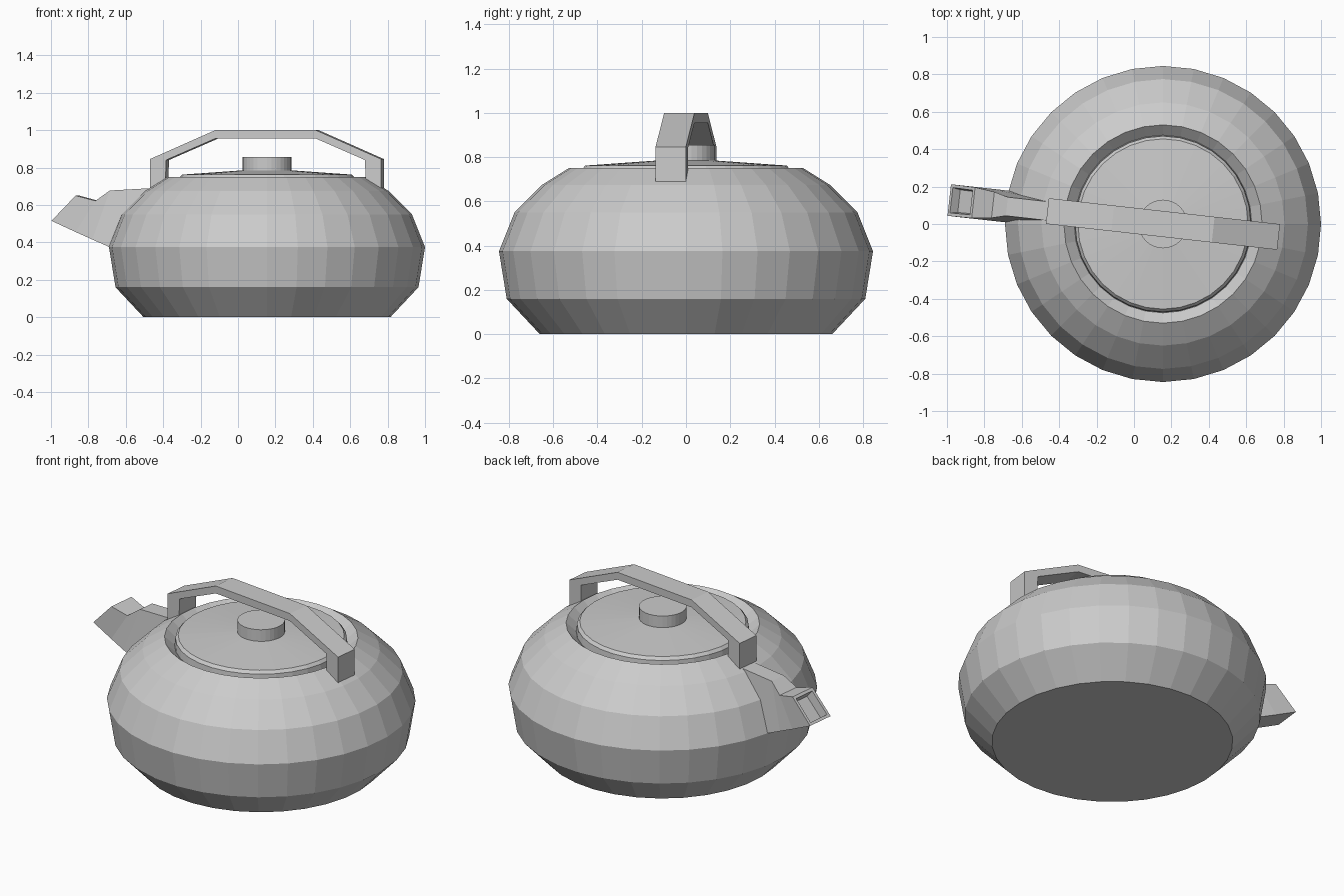
import bpy, bmesh
from math import sin, cos, tau, radians
from mathutils import Vector

if "Cube" in bpy.data.objects:
    bpy.data.objects.remove(bpy.data.objects["Cube"])

CX = 0.155               # axis of the pot
TURN = radians(-6.4)     # handle and spout are turned slightly


def finish(name, bm, turn=0.0):
    bmesh.ops.recalc_face_normals(bm, faces=bm.faces[:])
    mesh = bpy.data.meshes.new(name)
    bm.to_mesh(mesh)
    bm.free()
    obj = bpy.data.objects.new(name, mesh)
    obj.location.x = CX
    obj.rotation_euler.z = turn
    bpy.context.collection.objects.link(obj)
    return obj


def loft(bm, rings, closed_path=False):
    """Skin a list of equal-length point rings, capping both ends."""
    rings = [[bm.verts.new(p) for p in ring] for ring in rings]
    n = len(rings[0])
    for a, b in zip(rings, rings[1:]):
        for i in range(n):
            j = (i + 1) % n
            bm.faces.new((a[i], a[j], b[j], b[i]))
    return bm.faces.new(rings[0]), bm.faces.new(rings[-1])


def lathe(name, profile, sides=32):
    bm = bmesh.new()
    loft(bm, [[(r * cos(tau * i / sides), r * sin(tau * i / sides), z)
               for i in range(sides)] for r, z in profile])
    return finish(name, bm)


# Faceted pot with a sloping recess around the lid
lathe("body", [(0.66, 0), (0.81, 0.16), (0.845, 0.375), (0.775, 0.55),
               (0.65, 0.675), (0.53, 0.75), (0.475, 0.70)])

# Shallow lid and its round knob
lathe("lid", [(0.475, 0.69), (0.47, 0.745), (0.455, 0.762), (0.13, 0.785)])
lathe("lid_knob", [(0.13, 0.77), (0.13, 0.855)])

# Arched handle: half outline as (outer, inner) pairs, mirrored
half = [((0.622, 0.685), (0.54, 0.685)), ((0.622, 0.845), (0.535, 0.84)),
        ((0.27, 1.0), (0.27, 0.955))]
arch = half + [tuple((-x, z) for x, z in pair) for pair in reversed(half)]
W = 0.069
bm = bmesh.new()
loft(bm, [[(o[0], -W, o[1]), (o[0], W, o[1]), (i[0], W, i[1]), (i[0], -W, i[1])]
          for o, i in arch])
finish("handle", bm, TURN)

# Spout: tapered sections of bottom (x, z), top (x, z), bottom and top half widths
sections = [((-1.15, 0.515), (-1.02, 0.65), 0.085, 0.083),
            ((-1.02, 0.455), (-0.915, 0.622), 0.085, 0.07),
            ((-0.93, 0.415), (-0.84, 0.677), 0.085, 0.05),
            ((-0.76, 0.34), (-0.61, 0.69), 0.085, 0.05)]
bm = bmesh.new()
mouth, _ = loft(bm, [[(b[0], -wb, b[1]), (b[0], wb, b[1]),
                      (t[0], wt, t[1]), (t[0], -wt, t[1])]
                     for b, t, wb, wt in sections])
bmesh.ops.recalc_face_normals(bm, faces=bm.faces[:])
# Hollow mouth
bmesh.ops.inset_region(bm, faces=[mouth], thickness=0.024)
bmesh.ops.inset_region(bm, faces=[mouth], thickness=0.01, depth=-0.05)
finish("spout", bm, TURN)
